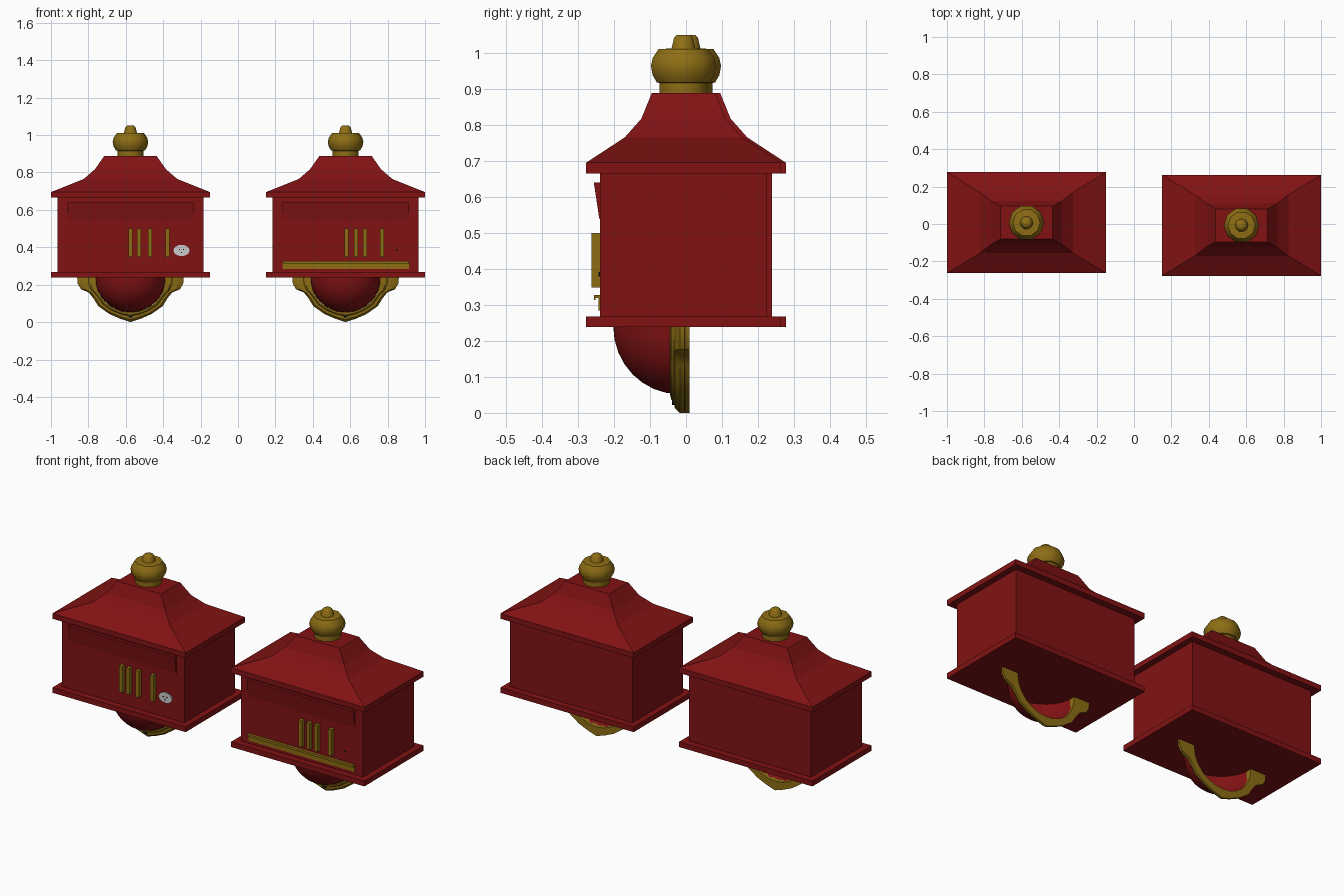
import bpy, bmesh, math

if "Cube" in bpy.data.objects:
    bpy.data.objects.remove(bpy.data.objects["Cube"])


def material(name, rgb):
    m = bpy.data.materials.new(name)
    m.diffuse_color = (*rgb, 1)
    m.use_nodes = True
    m.node_tree.nodes["Principled BSDF"].inputs["Base Color"].default_value = m.diffuse_color
    return m


RED = material("red_paint", (0.22, 0.006, 0.007))
GOLD = material("gold", (0.27, 0.155, 0.007))
BLACK = material("black", (0.01, 0.01, 0.01))
WHITE = material("white", (0.6, 0.6, 0.6))


def loft(name, rings, mat, origin, closed=True, caps=True, smooth=None):
    """Skin a list of equally long point rings."""
    bm = bmesh.new()
    vs = [[bm.verts.new(p) for p in r] for r in rings]
    n = len(rings[0])
    for a, b in zip(vs, vs[1:]):
        for i in range(n if closed else n - 1):
            j = (i + 1) % n
            bm.faces.new((a[i], a[j], b[j], b[i]))
    if caps:
        bm.faces.new(vs[0])
        bm.faces.new(vs[-1])
    bmesh.ops.remove_doubles(bm, verts=bm.verts, dist=1e-5)
    bmesh.ops.recalc_face_normals(bm, faces=bm.faces)
    me = bpy.data.meshes.new(name)
    bm.to_mesh(me)
    bm.free()
    me.materials.append(mat)
    if smooth:
        me.shade_smooth()
        me.set_sharp_from_angle(angle=math.radians(smooth))
    ob = bpy.data.objects.new(name, me)
    ob.location = origin
    bpy.context.collection.objects.link(ob)
    return ob


def rect(hx, hy, z):
    return [(-hx, -hy, z), (hx, -hy, z), (hx, hy, z), (-hx, hy, z)]


def circle(r, z, n):
    return [(r * math.cos(2 * math.pi * i / n), r * math.sin(2 * math.pi * i / n), z)
            for i in range(n)]


def block(name, x0, x1, y0, y1, z0, z1, mat, o):
    return loft(name, [[(x0, y0, z), (x1, y0, z), (x1, y1, z), (x0, y1, z)]
                       for z in (z0, z1)], mat, o)


def extrude_x(name, profile, x0, x1, mat, o):
    return loft(name, [[(x, y, z) for y, z in profile] for x in (x0, x1)], mat, o)


def disc(name, cx, cz, rx, rz, y0, y1, mat, o, n=16):
    ring = circle(1, 0, n)
    return loft(name, [[(cx + rx * c, y, cz + rz * s) for c, s, _ in ring]
                       for y in (y0, y1)], mat, o)


FRONT = -0.233                      # front wall of the box


def mailbox(side, o):
    # body, base plate and flared roof
    loft(side + "_box", [rect(0.39, 0.232, 0.26), rect(0.39, 0.232, 0.67)], RED, o)
    loft(side + "_base_plate", [rect(0.425, 0.27, 0.238), rect(0.425, 0.27, 0.268)], RED, o)
    roof = [(0.425, 0.27, 0.665), (0.425, 0.27, 0.695), (0.25, 0.163, 0.765),
            (0.19, 0.117, 0.817), (0.14, 0.088, 0.888)]
    loft(side + "_roof", [rect(*r) for r in roof], RED, o)

    # turned finial
    prof = [(0.07, 0.885), (0.07, 0.916), (0.078, 0.918), (0.09, 0.938), (0.095, 0.963),
            (0.09, 0.985), (0.073, 1.01), (0.035, 1.012), (0.027, 1.043), (0.018, 1.05)]
    loft(side + "_finial", [circle(r, z, 10) for r, z in prof], GOLD, o, smooth=40)

    # letter flap, leaning outward at the top
    extrude_x(side + "_letter_flap", [(FRONT + 0.003, 0.64), (-0.249, 0.64),
              (FRONT - 0.001, 0.54), (FRONT + 0.003, 0.54)], -0.34, 0.34, RED, o)

    # hollow quarter bowl below the base
    rings = []
    for k in range(9):
        a = math.pi / 2 * k / 8     # 0 = back rim, 90 deg = foremost point
        y, r = -0.012 - 0.183 * math.sin(a), 0.188 * math.cos(a)
        rings.append([(r * math.cos(t), y, 0.24 - r * math.sin(t))
                      for t in [math.pi * i / 16 for i in range(17)]])
    loft(side + "_bowl", rings, RED, o, closed=False, caps=False, smooth=40)

    # scrolled half-ring rim: inner x,z and outer x,z, mirrored about the middle
    half = [(0.186, 0.24, 0.285, 0.24), (0.183, 0.205, 0.282, 0.205),
            (0.175, 0.172, 0.265, 0.176), (0.163, 0.145, 0.222, 0.158),
            (0.148, 0.125, 0.198, 0.127), (0.128, 0.10, 0.172, 0.085),
            (0.09, 0.075, 0.112, 0.043), (0.045, 0.058, 0.055, 0.018),
            (0, 0.053, 0, 0.0)]
    path = half + [(-a, b, -c, d) for a, b, c, d in reversed(half[:-1])]
    section = [(0, 0.003), (0, -0.038), (0.3, -0.034), (0.4, -0.026),
               (0.75, -0.024), (1, -0.01), (1, 0.003)]
    loft(side + "_bowl_rim", [[(a + (c - a) * f, y, b + (d - b) * f) for f, y in section]
                              for a, b, c, d in path], GOLD, o, smooth=30)
    disc(side + "_rim_lock", 0, 0.036, 0.013, 0.015, -0.032, -0.012, BLACK, o, 10)


left, right = (-0.575, 0.007, 0), (0.575, -0.007, 0)
mailbox("left", left)
mailbox("right", right)

# plain raised gold bars on each front
for side, o, xs in (("left", left, (0, 0.045, 0.105, 0.198)),
                    ("right", right, (0.005, 0.055, 0.105, 0.195))):
    for x in xs:
        block(side + "_gold_bar", x - 0.011, x + 0.011, -0.255, FRONT + 0.002,
              0.348, 0.5, GOLD, o)

# white button with small dark holes on the left box
disc("button", 0.273, 0.383, 0.043, 0.03, FRONT - 0.006, FRONT + 0.002, WHITE, left)
for x, z in ((0.262, 0.388), (0.284, 0.388), (0.273, 0.372)):
    disc("button_hole", x, z, 0.004, 0.004, FRONT - 0.008, FRONT, BLACK, left, 8)
disc("keyhole", 0.275, 0.385, 0.006, 0.006, FRONT - 0.003, FRONT + 0.002, BLACK, right, 8)

# lipped gold strip along the bottom of the right box
strip = [(0, 0.285), (-0.004, 0.285), (-0.004, 0.319), (-0.012, 0.319), (-0.012, 0.314),
         (-0.016, 0.314), (-0.016, 0.327), (0, 0.327)]
extrude_x("gold_strip", [(FRONT + 0.001 + y, z) for y, z in strip], -0.338, 0.338, GOLD, right)
